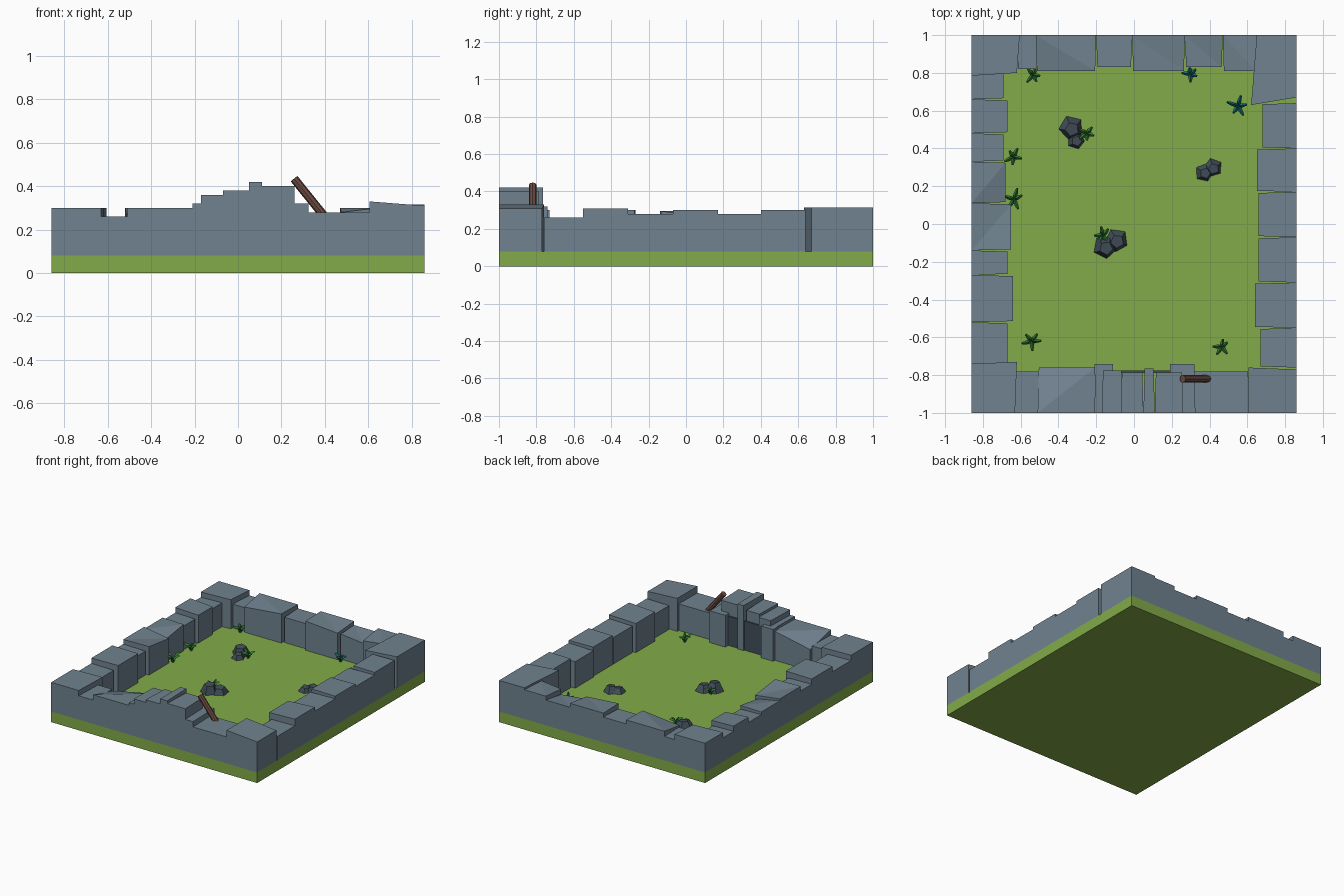
import bpy, bmesh, math, random
from mathutils import Vector, Matrix

if "Cube" in bpy.data.objects:
    bpy.data.objects.remove(bpy.data.objects["Cube"])

random.seed(4)
X, Y, FLOOR = 0.86, 1.0, 0.08


def material(name, rgb):
    m = bpy.data.materials.new(name)
    m.diffuse_color = (*rgb, 1)
    m.use_nodes = True
    m.node_tree.nodes["Principled BSDF"].inputs["Base Color"].default_value = m.diffuse_color
    return m


STONE = material("stone", (0.162, 0.223, 0.275))
DARK = material("dark_stone", (0.055, 0.078, 0.10))
TURF = material("turf", (0.225, 0.407, 0.067))
LEAF = material("leaf", (0.035, 0.22, 0.04))
TEAL = material("teal_leaf", (0.01, 0.17, 0.17))
WOOD = material("wood", (0.153, 0.072, 0.053))


def finish(bm, name, mat):
    bmesh.ops.recalc_face_normals(bm, faces=bm.faces)
    me = bpy.data.meshes.new(name)
    bm.to_mesh(me)
    bm.free()
    ob = bpy.data.objects.new(name, me)
    bpy.context.collection.objects.link(ob)
    me.materials.append(mat)
    return ob


def prism(bm, corners, tops, z0=FLOOR):
    """Footprint corners with one top height each."""
    lo = [bm.verts.new((x, y, z0)) for x, y in corners]
    hi = [bm.verts.new((x, y, z)) for (x, y), z in zip(corners, tops)]
    n = len(lo)
    bm.faces.new(lo[::-1])
    for i in range(n):
        j = (i + 1) % n
        bm.faces.new((lo[i], lo[j], hi[j], hi[i]))
    if max(tops) - min(tops) > 1e-5:
        bm.faces.new((hi[0], hi[1], hi[2]))
        bm.faces.new((hi[0], hi[2], hi[3]))
    else:
        bm.faces.new(hi)


def wall(name, stones, place):
    """Stones: start, end, inner edge, height, drop at the two inner corners."""
    bm = bmesh.new()
    for a, b, inner, h, d1, d2 in stones:
        g = 0.006
        pts = [place(a, None), place(b, None), place(b - g, inner), place(a + g, inner)]
        prism(bm, pts, [h, h, h - d2, h - d1])
    finish(bm, name, STONE)


# turf slab
bm = bmesh.new()
prism(bm, [(-X, -Y), (X, -Y), (X, Y), (-X, Y)], [FLOOR] * 4, 0)
finish(bm, "turf_slab", TURF)

# stone walls
wall("right_wall", [
    (-0.76, -0.55, 0.67, 0.26, 0, 0), (-0.55, -0.31, 0.64, 0.31, 0.01, 0.01),
    (-0.31, -0.07, 0.66, 0.28, 0, 0), (-0.07, 0.17, 0.66, 0.30, 0, 0),
    (0.17, 0.40, 0.65, 0.28, 0, 0), (0.40, 0.64, 0.68, 0.30, 0, 0)],
    lambda t, e: (X if e is None else e, t))
wall("left_wall", [
    (-0.74, -0.52, -0.67, 0.26, 0, 0), (-0.52, -0.27, -0.64, 0.30, 0, 0),
    (-0.27, -0.14, -0.67, 0.26, 0, 0), (-0.14, 0.11, -0.65, 0.295, 0, 0.03),
    (0.11, 0.33, -0.68, 0.28, 0.03, 0), (0.33, 0.48, -0.69, 0.26, 0, 0),
    (0.48, 0.66, -0.67, 0.30, 0.01, 0.01), (0.66, 0.80, -0.69, 0.26, 0, 0)],
    lambda t, e: (-X if e is None else e, t))
wall("back_wall", [
    (-0.62, -0.51, 0.82, 0.26, 0, 0), (-0.52, -0.20, 0.81, 0.30, 0.03, 0),
    (-0.20, -0.01, 0.83, 0.27, 0, 0), (-0.01, 0.27, 0.81, 0.30, 0, 0.02),
    (0.27, 0.47, 0.83, 0.27, 0, 0.02), (0.47, 0.65, 0.81, 0.30, 0.02, 0)],
    lambda t, e: (t, Y if e is None else e))
wall("front_wall", [
    (-0.63, -0.50, -0.78, 0.26, 0, 0), (-0.51, -0.20, -0.76, 0.30, 0.06, 0),
    (-0.21, -0.16, -0.775, 0.32, 0, 0), (-0.17, -0.06, -0.775, 0.36, 0, 0),
    (-0.07, 0.05, -0.785, 0.38, 0, 0), (0.05, 0.11, -0.765, 0.42, 0, 0),
    (0.11, 0.26, -0.785, 0.40, 0, 0), (0.25, 0.325, -0.775, 0.32, 0, 0),
    (0.31, 0.61, -0.78, 0.28, 0, 0)],
    lambda t, e: (t, -Y if e is None else e))

# corner blocks
bm = bmesh.new()
prism(bm, [(-X, -Y), (-0.63, -Y), (-0.62, -0.73), (-X, -0.74)], [0.30] * 4)
prism(bm, [(X, -Y), (0.605, -Y), (0.605, -0.76), (X, -0.77)], [0.31, 0.33, 0.33, 0.31])
prism(bm, [(X, Y), (0.65, Y), (0.62, 0.63), (X, 0.67)], [0.315] * 4)
prism(bm, [(-X, Y), (-0.605, Y), (-0.62, 0.80), (-X, 0.785)], [0.30] * 4)
finish(bm, "corner_blocks", STONE)

# gateway jambs and the dark panel between them
bm = bmesh.new()
for x0, x1 in ((-0.21, -0.11), (0.19, 0.32)):
    prism(bm, [(x0, -0.80), (x1, -0.80), (x1, -0.74), (x0, -0.74)], [0.32] * 4)
finish(bm, "gate_jambs", STONE)
bm = bmesh.new()
prism(bm, [(-0.11, -0.79), (0.19, -0.79), (0.19, -0.775), (-0.11, -0.775)], [0.30] * 4)
finish(bm, "gate_panel", DARK)

# leaning log
p, q = Vector((0.395, -0.82, 0.265)), Vector((0.258, -0.82, 0.435))
bpy.ops.mesh.primitive_cylinder_add(vertices=8, radius=0.02, depth=(q - p).length,
                                    location=(p + q) / 2)
log = bpy.context.object
log.name = "leaning_log"
log.rotation_euler = (q - p).to_track_quat('Z', 'Y').to_euler()
log.data.materials.append(WOOD)

# loose rocks: x, y, radius, height, turn
bm = bmesh.new()
for x, y, r, h, t in ((-0.33, 0.505, 0.068, 0.065, 0.4), (-0.305, 0.44, 0.05, 0.04, 0.9),
                      (0.42, 0.295, 0.052, 0.05, 0.3), (0.375, 0.27, 0.052, 0.04, 1.0),
                      (-0.09, -0.09, 0.066, 0.05, 0.5), (-0.15, -0.125, 0.066, 0.07, 0.75)):
    m = Matrix.Translation((x, y, FLOOR + h / 2 - 0.005)) @ Matrix.Rotation(t, 4, 'Z') \
        @ Matrix.Rotation(0.12, 4, 'X')
    bmesh.ops.create_cone(bm, cap_ends=True, segments=5, radius1=r, radius2=r * 0.55,
                          depth=h, matrix=m)
finish(bm, "loose_rocks", DARK)


# grass tufts: bent tapering blades fanning from a point
def tuft(name, x, y, size, mat, turn):
    bm = bmesh.new()
    for k in range(5):
        a = turn + k * 1.26 + random.uniform(-0.3, 0.3)
        out = Vector((math.cos(a), math.sin(a), 0))
        side = Vector((-out.y, out.x, 0))
        s = size * random.uniform(0.75, 1.1)
        rings = []
        for d, z, w in ((0, 0, 0.008), (0.5, 0.75, 0.011), (1, 1, 0.005)):
            c = Vector((x, y, FLOOR)) + out * d * s + Vector((0, 0, z * s))
            rings.append([bm.verts.new(c + o) for o in
                          (side * w, -side * w, Vector((0, 0, w)) - out * w)])
        for r0, r1 in zip(rings, rings[1:]):
            for i in range(3):
                j = (i + 1) % 3
                bm.faces.new((r0[i], r0[j], r1[j], r1[i]))
        bm.faces.new(rings[0])
        bm.faces.new(rings[-1])
    finish(bm, name, mat)


for i, (x, y, s, mat) in enumerate((
        (-0.535, 0.79, 0.05, LEAF), (0.30, 0.795, 0.045, TEAL), (0.55, 0.625, 0.06, TEAL),
        (-0.64, 0.355, 0.05, LEAF), (-0.635, 0.13, 0.065, LEAF), (-0.54, -0.62, 0.06, LEAF),
        (0.465, -0.65, 0.05, LEAF), (-0.25, 0.48, 0.045, LEAF), (-0.165, -0.06, 0.045, LEAF))):
    tuft(f"grass_tuft_{i + 1}", x, y, s, mat, i * 0.7)
